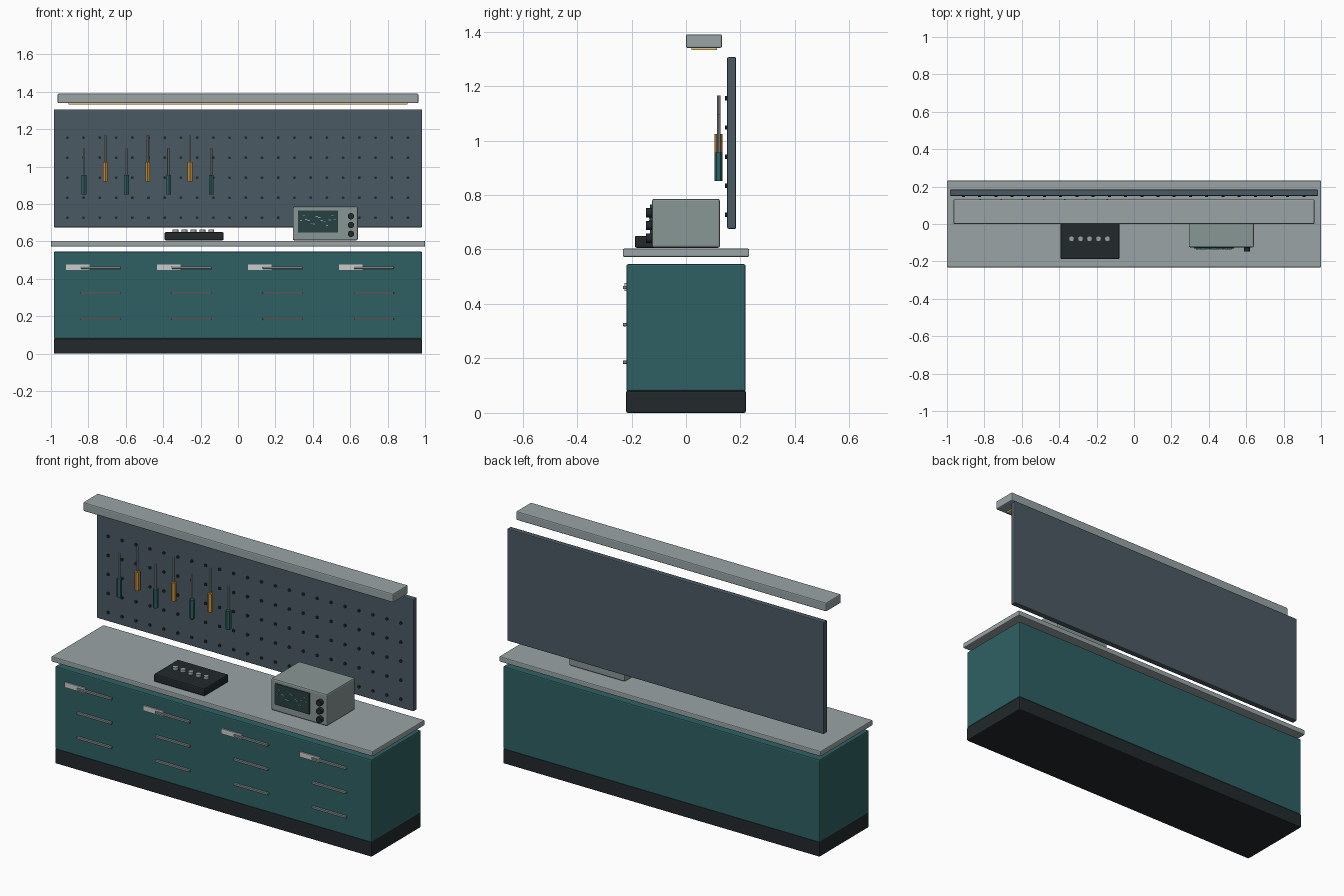
import bpy
import math

if "Cube" in bpy.data.objects:
    bpy.data.objects.remove(bpy.data.objects["Cube"])


def mat(name, r, g, b):
    m = bpy.data.materials.new(name)
    m.diffuse_color = (r, g, b, 1)
    m.use_nodes = True
    m.node_tree.nodes["Principled BSDF"].inputs["Base Color"].default_value = m.diffuse_color
    return m


TEAL = mat("teal_paint", .028, .117, .122)
SLATE = mat("slate_panel", .07, .10, .125)
STEEL = mat("pale_steel", .32, .37, .38)
CASE = mat("case_grey", .25, .31, .30)
DARK = mat("dark_plastic", .016, .022, .025)
GLASS = mat("screen_glass", .022, .05, .055)
TRACE = mat("trace_green", .12, .45, .36)
ORANGE = mat("orange_grip", .55, .27, .04)
WARM = mat("warm_lamp", .8, .55, .2)
WHITE = mat("label_white", .7, .72, .7)
METAL = mat("handle_metal", .22, .24, .25)


def box(name, x, y, z, material, bevel=0.0):
    """Box from (min, max) ranges, optionally with rounded edges."""
    bpy.ops.mesh.primitive_cube_add(
        size=1, location=[(a + b) / 2 for a, b in (x, y, z)])
    o = bpy.context.object
    o.name = name
    o.scale = [b - a for a, b in (x, y, z)]
    bpy.ops.object.transform_apply(location=False, rotation=False, scale=True)
    o.data.materials.append(material)
    if bevel:
        m = o.modifiers.new("bevel", 'BEVEL')
        m.width, m.segments = bevel, 2
    return o


def cyl(name, r, depth, loc, material, sides=16, facing_front=False):
    rot = (math.pi / 2, 0, 0) if facing_front else (0, 0, 0)
    bpy.ops.mesh.primitive_cylinder_add(
        vertices=sides, radius=r, depth=depth, location=loc, rotation=rot)
    o = bpy.context.object
    o.name = name
    o.data.materials.append(material)
    if sides > 8:
        bpy.ops.object.shade_smooth_by_angle(angle=math.radians(40))
    return o


# Cabinet, plinth and worktop
box("cabinet", (-.985, .985), (-.219, .219), (.08, .546), TEAL, .006)
box("plinth", (-.985, .985), (-.22, .22), (0, .081), DARK, .006)
box("worktop", (-1, 1), (-.232, .232), (.573, .603), STEEL, .005)

# Drawer handles and blank label plates
for i in range(4):
    cx = -.735 + i * .487
    for j, z in enumerate((.46, .324, .186)):
        box(f"drawer_handle_{i}_{j}", (cx - .107, cx + .107),
            (-.232, -.218), (z - .006, z + .006), METAL, .002)
    box(f"drawer_label_{i}", (cx - .185, cx - .06),
        (-.226, -.218), (.447, .476), WHITE)

# Pegboard with its grid of dark holes
box("pegboard", (-.985, .985), (.151, .184), (.676, 1.306), SLATE, .005)
peg = cyl("peg_hole", .008, .008, (-.912, .148, .727), DARK, 8, True)
# arrayed in the rotated local frame: local x = x, local y = z
for count, offset in ((22, (.0867, 0, 0)), (5, (0, .107, 0))):
    a = peg.modifiers.new("array", 'ARRAY')
    a.count = count
    a.use_relative_offset = False
    a.use_constant_offset = True
    a.constant_offset_displace = offset

# Hanging screwdrivers
for i in range(7):
    x = -.823 + i * .1133
    z = .852 + (.068 if i % 2 else 0)
    cyl(f"tool_grip_{i}", .0145, .104, (x, .12, z + .052),
        ORANGE if i % 2 else TEAL, 6)
    cyl(f"tool_shaft_{i}", .006, .15, (x, .12, z + .171), STEEL, 8)

# Overhead lamp
box("lamp_housing", (-.965, .965), (0, .132), (1.34, 1.39), STEEL, .006)
box("lamp_diffuser", (-.905, .905), (.02, .113), (1.332, 1.342), WARM)

# Bench instrument with screen, trace and knobs
box("instrument_case", (.293, .641), (-.125, .125), (.606, .786), CASE, .008)
box("instrument_screen", (.32, .535), (-.132, -.12), (.647, .765), GLASS, .002)
for i in range(14):
    x = .337 + i * .0139
    z = .712 + .02 * math.sin(i * 1.15) + .01 * math.sin(i * 2.3)
    box(f"screen_trace_{i}", (x - .006, x + .006),
        (-.135, -.131), (z - .002, z + .002), TRACE)
for i, z in enumerate((.735, .688, .641)):
    cyl(f"instrument_knob_{i}", .017, .026, (.604, -.134, z), DARK, 16, True)

# Low control box with a row of knobs
box("control_box", (-.393, -.077), (-.188, .027), (.606, .65), DARK, .007)
for i in range(5):
    cyl(f"control_knob_{i}", .015, .018,
        (-.334 + i * .048, -.079, .656), STEEL)
